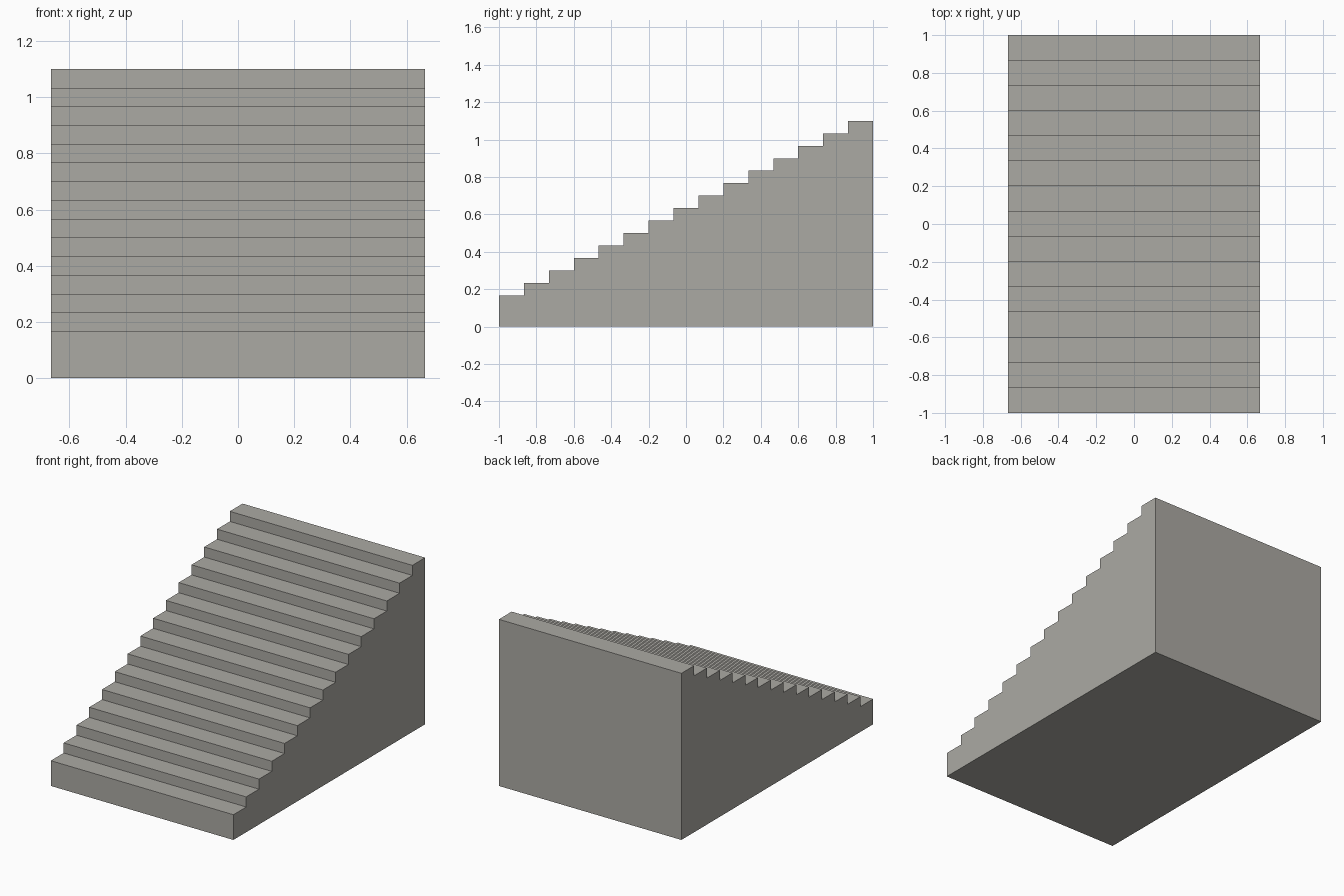
import bpy

cube = bpy.data.objects.get("Cube")
if cube:
    bpy.data.objects.remove(cube, do_unlink=True)

STEPS = 15
WIDTH = 4 / 3
TREAD = 2 / STEPS
RISE = TREAD / 2
FIRST_HEIGHT = 1 / 6

# Warm grey stone
COLOUR = (0.41, 0.40, 0.37, 1)
stone = bpy.data.materials.new("warm grey stone")
stone.use_nodes = True
stone.diffuse_color = COLOUR
stone.node_tree.nodes["Principled BSDF"].inputs["Base Color"].default_value = COLOUR


def add_block(name, size, centre):
    bpy.ops.mesh.primitive_cube_add(size=1, location=centre)
    block = bpy.context.object
    block.name = name
    block.scale = size
    bpy.ops.object.transform_apply(location=False, rotation=False, scale=True)
    block.data.materials.append(stone)
    return block


# Solid steps, each standing on the ground and rising towards the back
for i in range(STEPS):
    height = FIRST_HEIGHT + i * RISE
    y = -1 + (i + 0.5) * TREAD
    add_block(f"step_{i + 1}", (WIDTH, TREAD, height), (0, y, height / 2))
